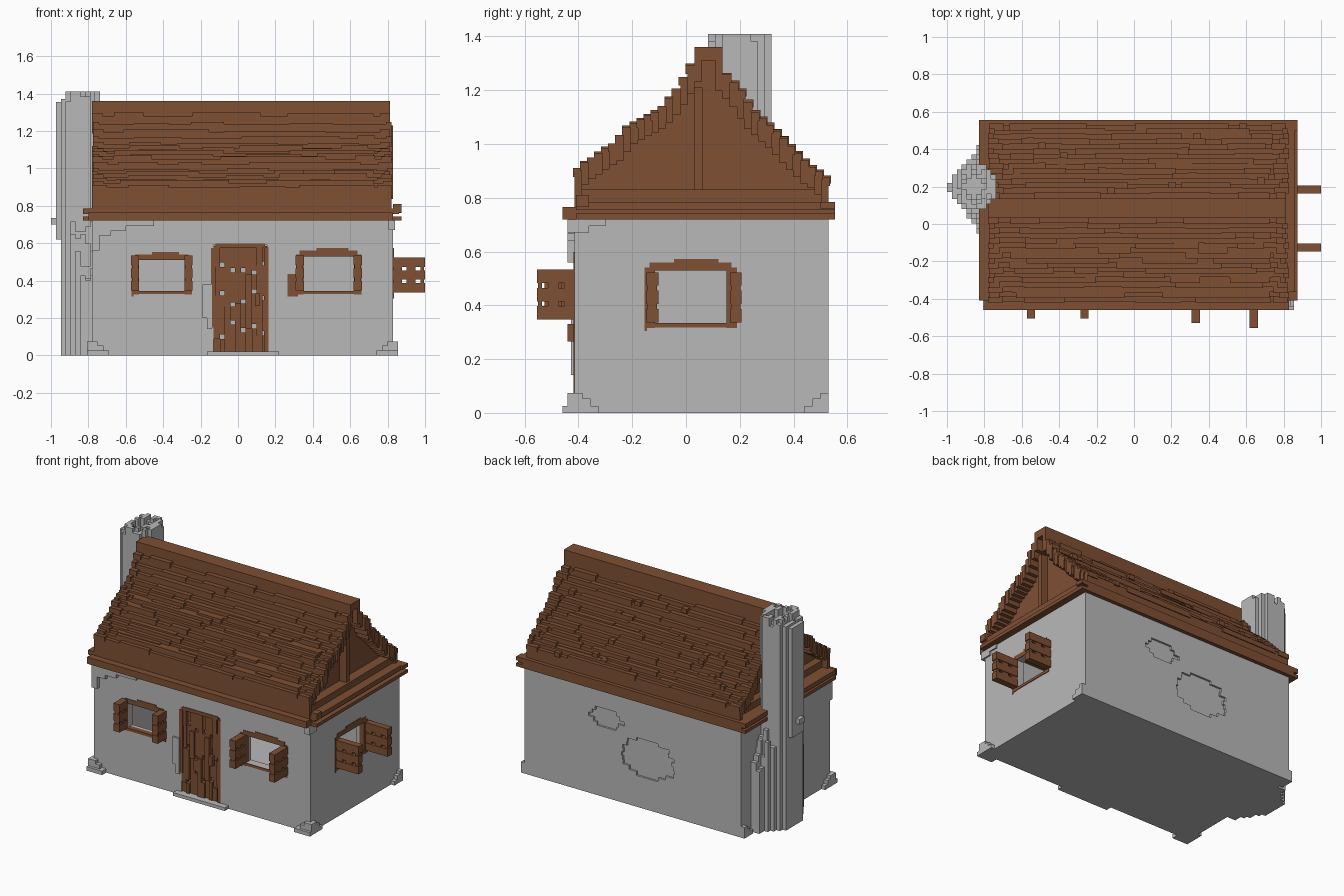
import bpy, bmesh, random
from mathutils import Matrix, Vector

random.seed(4)
if "Cube" in bpy.data.objects:
    bpy.data.objects.remove(bpy.data.objects["Cube"], do_unlink=True)

V = 0.0263  # block size


def material(name, rgb):
    m = bpy.data.materials.new(name)
    m.use_nodes = True
    m.diffuse_color = (*rgb, 1)
    bsdf = next(n for n in m.node_tree.nodes if n.type == 'BSDF_PRINCIPLED')
    bsdf.inputs["Base Color"].default_value = (*rgb, 1)
    bsdf.inputs["Roughness"].default_value = 0.9
    return m


STONE = material("stone grey", (0.485, 0.485, 0.485))
WOOD = material("wood brown", (0.21, 0.08, 0.034))


def part(name, mat, boxes):
    """One object made of boxes given as (x0, x1, y0, y1, z0, z1)."""
    bm = bmesh.new()
    for x0, x1, y0, y1, z0, z1 in boxes:
        c = Vector(((x0 + x1) / 2, (y0 + y1) / 2, (z0 + z1) / 2))
        s = (x1 - x0, y1 - y0, z1 - z0, 1)
        bmesh.ops.create_cube(bm, size=1, matrix=Matrix.Translation(c) @ Matrix.Diagonal(s))
    me = bpy.data.meshes.new(name)
    bm.to_mesh(me)
    bm.free()
    me.materials.append(mat)
    ob = bpy.data.objects.new(name, me)
    bpy.context.collection.objects.link(ob)
    return ob


def pierced(a0, a1, z0, z1, holes):
    """Rectangles (a0, a1, z0, z1) that fill a wall around its holes, left to right."""
    out, a = [], a0
    for h0, h1, b, t in holes:
        out += [(a, h0, z0, z1), (h0, h1, z0, b), (h0, h1, t, z1)]
        a = h1
    return out + [(a, a1, z0, z1)]


def blob(cx, cz, w, h):
    """Half widths of a ragged round patch, one per block row."""
    n = max(2, round(h / V))
    for i in range(n):
        t = (i + 0.5) / n * 2 - 1
        half = w / 2 * (1 - t * t) ** 0.5 + random.choice((0, V, -V)) / 2
        shift = random.choice((0, V / 2))
        yield cx - half + shift, cx + half, cz - h / 2 + i * h / n, cz - h / 2 + (i + 1) * h / n


# House shell: floor and four walls, with window and door openings
X0, X1, Y0, Y1, H, T = -0.78, 0.83, -0.415, 0.53, 0.72, 0.053
right_hole, left_hole, side_hole = (-0.53, -0.285, 0.345, 0.51), (0.35, 0.62, 0.345, 0.53), (-0.115, 0.15, 0.335, 0.53)
front_holes = [right_hole, (-0.13, 0.155, 0.022, 0.59), left_hole]
part("floor", STONE, [(X0, X1, Y0, Y1, 0, 0.02)])
part("front_wall", STONE, [(a, b, Y0, Y0 + T, c, d) for a, b, c, d in pierced(X0, X1, 0, H, front_holes)])
part("right_wall", STONE, [(X1 - T, X1, a, b, c, d) for a, b, c, d in pierced(Y0, Y1, 0, H, [side_hole])])
part("left_wall", STONE, [(X0, X0 + T, Y0, Y1, 0, H)])

# Back wall: solid inner layer and an outer skin with two worn hollows
skin, z = [], 0.0
for patch in (list(blob(-0.09, 0.34, 0.40, 0.26)), list(blob(0.22, 0.53, 0.24, 0.13))):
    skin.append((X0, X1, Y1 - V / 2, Y1, z, patch[0][2]))
    for a, b, c, d in patch:
        skin += [(X0, a, Y1 - V / 2, Y1, c, d), (b, X1, Y1 - V / 2, Y1, c, d)]
    z = patch[-1][3]
skin.append((X0, X1, Y1 - V / 2, Y1, z, H))
part("back_wall", STONE, skin + [(X0, X1, Y1 - T, Y1 - V / 2, 0, H)])

# Corner stones and loose plaster
stones = []
for cx, sx in ((X1, 1), (X0, -1)):
    for cy, sy, out in ((Y0, -1, 1), (Y1, 1, 0)):
        for w, h, o in ((0.09, V, 1.7), (0.06, 2 * V, 1), (0.03, 2.8 * V, 1)):
            xs = sorted((cx - sx * w, cx + sx * V))
            ys = sorted((cy - sy * w, cy + sy * V * o * out))
            stones.append((*xs, *ys, 0, h))
part("corner_stones", STONE, stones)
part("plaster_patch", STONE, [(X0, x, Y0 - V, Y0, a, b) for x, a, b in
     ((-0.45, 0.693, H), (-0.60, 0.667, 0.693), (-0.68, 0.64, 0.667), (-0.74, 0.56, 0.64))] +
     [(X1 - V, X1 + 0.01, Y0 - V, y, a, H) for y, a in ((-0.30, 0.695), (-0.36, 0.67))] +
     [(-0.19, -0.14, Y0 - 0.012, Y0, 0.20, 0.38), (-0.165, -0.14, Y0 - 0.012, Y0, 0.14, 0.2)])
part("door_step", STONE, [(-0.165, 0.22, Y0 - 0.04, Y0, 0, 0.022)])

# Plank door set into the wall, planks at uneven depths with open knot holes
F = Y0 - 0.004
door = [(-0.145, -0.12, F, Y0 + 0.03, 0.15, 0.575), (-0.12, 0.145, F, Y0 + 0.03, 0.575, 0.598),
        (0.14, 0.162, F, Y0 + 0.03, 0.022, 0.58), (0.09, 0.115, Y0 - V, Y0, 0.265, 0.33)]
for i in range(5):
    x0 = -0.13 + i * 0.057
    x1 = x0 + 0.057
    cuts = [0.022, random.uniform(0.08, 0.18), random.uniform(0.26, 0.36), random.uniform(0.42, 0.5), 0.585]
    for k, (a, b) in enumerate(zip(cuts, cuts[1:])):
        xm = x1 - 0.024
        door.append((x0, xm, Y0 + random.choice((0, 0.006, 0.013)), Y0 + 0.04, a, b))
        door.append((xm, x1, Y0 + random.choice((0, 0.013, 0.02)), Y0 + 0.04, a + (0.023 if k else 0), b))
part("door", WOOD, door)


def window(name, along_y, hole, left, right, ledge):
    """Flush frame and two open shutters; left and right are (position, reach)."""
    a0, a1, z0, z1 = hole

    def place(a, b, reach0, reach1, c, d):
        if along_y:
            return (X1 + reach0, X1 + reach1, a, b, c, d)
        return (a, b, Y0 - reach1, Y0 - reach0, c, d)
    e, f = 0.04, 0.004
    part(name + "_frame", WOOD, [
        place(a0 - e, a0, -0.03, f, z0 - 0.02, z1 + 0.01), place(a1, a1 + e, -0.03, f, z0 - 0.02, z1 + 0.01),
        place(a0 - 0.02, a1 + 0.02, -0.03, f, z1, z1 + 0.03), place(a0 + 0.07, a1 - 0.03, -0.01, f, z1 + 0.03, z1 + 0.043),
        place(a0 - e, a1 + 0.02, -0.03, f, z0 - 0.018, z0),
        place(a0 - e - ledge, a0 - e + 0.01, -0.01, f, z0 - 0.03, z0 + 0.09)])
    boards = []
    for p, reach in (left, right):
        for k in range(3):
            c = z0 + 0.002 + k * 0.068
            boards.append(place(p - 0.022, p + 0.022, 0, reach, c, c + 0.050))
        for f0, f1 in ((0.0, 0.27), (0.42, 0.7), (0.86, 0.97)):
            boards.append(place(p - 0.018, p + 0.018, reach * f0, reach * f1, z0 + 0.01, z0 + 0.18))
    part(name + "_shutters", WOOD, boards)


window("front_right_window", False, right_hole, (-0.55, 0.09), (-0.265, 0.09), 0)
window("front_left_window", False, left_hole, (0.33, 0.115), (0.64, 0.14), 0.045)
window("side_window", True, side_hole, (-0.125, 0.17), (0.185, 0.17), 0)

# Eaves: floor of the loft with a stepped edge
part("eaves", WOOD, [(-0.83, 0.875, -0.41, 0.555, H, 0.742), (-0.80, 0.83, -0.46, 0.555, H, 0.765),
                     (-0.83, 0.86, -0.41, 0.555, 0.755, 0.785), (0.74, 0.875, 0.50, 0.555, 0.76, 0.785),
                     (0.83, 0.875, -0.41, -0.36, 0.765, 0.81)])

# Roof: stepped courses over a bulging profile (y, z)
PROFILE = [(-0.415, 0.885), (-0.39, 0.91), (-0.27, 0.99), (-0.22, 1.05), (-0.1, 1.115), (-0.05, 1.17), (0, 1.25),
           (0.029, 1.30), (0.031, 1.36), (0.124, 1.36), (0.126, 1.31), (0.15, 1.245), (0.2, 1.19), (0.25, 1.11),
           (0.34, 1.03), (0.4, 0.965), (0.46, 0.905), (0.5, 0.88), (0.53, 0.85)]


def roof_height(y):
    for (ya, za), (yb, zb) in zip(PROFILE, PROFILE[1:]):
        if ya <= y <= yb:
            return za + (zb - za) * (y - ya) / (yb - ya)
    return 0.765


rows = 36
step = (Y1 - Y0) / rows
tops = [roof_height(Y0 + (i + 0.5) * step) for i in range(rows)]
courses, raised, infill = [], [], []
for i, top in enumerate(tops):
    y0, y1 = Y0 + i * step, Y0 + (i + 1) * step
    low = 0.765 if i in (0, rows - 1) else min(tops[i - 1], top, tops[i + 1]) - 0.05
    xa, xb = X0 + random.choice((0, 0.006)), X1 - random.choice((0, 0.008, 0.016))
    courses.append((xa, xb, y0, y1, low, top))
    infill.append((-0.69, 0.735, y0, y1, 0.765, low + 0.005))
    if top > 1.35:
        continue
    # worn boards lifted from the course, leaning outwards, and short rim boards at both ends
    out = -0.006 if y0 < 0.05 else 0.006
    ys = (y0 + out, y1) if out < 0 else (y0, y1 + out)
    w = random.choice((0.03, 0.055, 0.08))
    raised += [(xa, xa + w, *ys, top - 0.02, top + 0.012), (xb - w, xb, *ys, top - 0.02, top + 0.012)]
    x = xa + random.uniform(0.1, 0.25)
    while x < xb - 0.15:
        x2 = min(xb - 0.09, x + random.uniform(0.1, 0.6))
        raised.append((x, x2, *ys, top - 0.02, top + random.choice((0.006, 0.012, 0.018))))
        x = x2 + random.uniform(0.06, 0.4)
    # loose chips on the back slope
    if y0 > 0.15:
        x = random.uniform(-0.6, 0.7)
        raised.append((x, x + V * 1.5, y0, y1 + 0.01, top - 0.01, top + 0.02))
part("roof_courses", WOOD, courses)
part("roof_boards", WOOD, raised)
part("gable_infill", WOOD, infill)
part("gable_beams", WOOD, [(0.70, 0.80, -0.39, 0.51, 0.765, 0.83), (0.70, 0.785, 0.03, 0.062, 0.83, 1.21),
                           (-0.74, -0.66, -0.39, 0.51, 0.765, 0.83), (-0.745, -0.66, 0.03, 0.062, 0.83, 1.21)])

# Chimney: bundle of stone columns, wide and ragged at the foot
columns = [(-1.0, -0.95, 0.17, 0.22, 0.70, 0.735)]
for i in range(1, 10):
    for j in range(18):
        x, y = -1.0 + i * V, -0.05 + j * V
        dx, dy = x + V / 2 + 0.855, y + V / 2 - 0.19
        d = (dx * dx + (dy - 0.01) ** 2) ** 0.5
        base = 0.62 if i == 1 else 0
        if d < 0.126:
            top = 1.34 if d < 0.055 else 1.41 - random.choice((0, 0, V, 2 * V))
            if i <= 2:
                top = min(top, 1.34 + i * 0.015)
        elif x < X0 and 1.45 * max(0, -0.82 - x - V / 2) + abs(dy) < 0.245:
            top = 0.72 - 0.30 * max(0, abs(dy) - 0.12) / 0.12 - random.choice((0, V, 2 * V, 4 * V))
        else:
            continue
        if top > base:
            columns.append((x, x + V, y, y + V, base, top))
part("chimney", STONE, columns)
